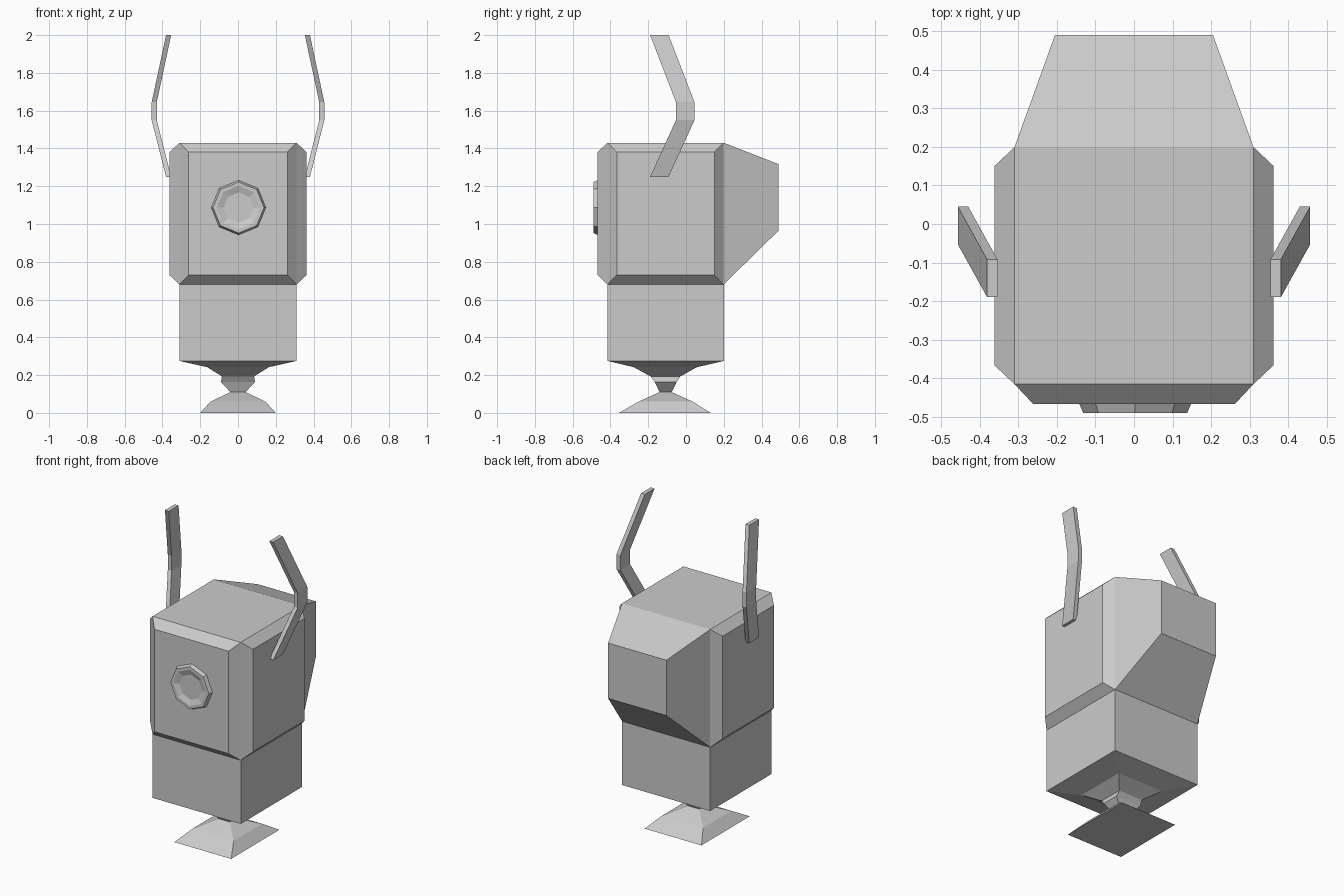
import bpy, bmesh, math
from mathutils import Vector

cube = bpy.data.objects.get("Cube")
if cube:
    bpy.data.objects.remove(cube, do_unlink=True)

grey = bpy.data.materials.new("light_grey")
grey.use_nodes = True
grey.diffuse_color = (0.6, 0.6, 0.6, 1)
grey.node_tree.nodes["Principled BSDF"].inputs["Base Color"].default_value = grey.diffuse_color


def finish(name, bm):
    bmesh.ops.recalc_face_normals(bm, faces=bm.faces)
    mesh = bpy.data.meshes.new(name)
    bm.to_mesh(mesh)
    bm.free()
    mesh.materials.append(grey)
    obj = bpy.data.objects.new(name, mesh)
    bpy.context.collection.objects.link(obj)
    return obj


def loft(name, rings):
    """Skin a list of equal-sized point rings and cap both ends."""
    bm = bmesh.new()
    loops = [[bm.verts.new(p) for p in ring] for ring in rings]
    for a, b in zip(loops, loops[1:]):
        for i in range(len(a)):
            j = (i + 1) % len(a)
            bm.faces.new((a[i], a[j], b[j], b[i]))
    bm.faces.new(loops[0])
    bm.faces.new(loops[-1])
    return finish(name, bm)


def rect(x0, x1, y0, y1, z):
    return [(x0, y0, z), (x1, y0, z), (x1, y1, z), (x0, y1, z)]


# Head: box with raised chamfered panels on front and sides, tapered back
bm = bmesh.new()
bmesh.ops.create_cube(bm, size=1)
for v in bm.verts:
    v.co = Vector((v.co.x * 0.62, v.co.y * 0.615 - 0.108, v.co.z * 0.75 + 1.055))
bm.normal_update()
panels = [f for f in bm.faces if abs(f.normal.z) < 0.5]
for face in bmesh.ops.extrude_discrete_faces(bm, faces=panels)["faces"]:
    n = face.normal.copy()
    c = face.calc_center_median()
    for v in face.verts:
        if n.y > 0.5:
            v.co = Vector((math.copysign(0.205, v.co.x), 0.49,
                           1.317 if v.co.z > c.z else 0.965))
        else:
            d = v.co - c
            inset = Vector([math.copysign(0.049, k) if abs(k) > 0.01 else 0 for k in d])
            v.co += n * 0.052 - inset
finish("head", bm)

# Lower body
loft("body", [rect(-0.31, 0.31, -0.415, 0.2, z) for z in (0.275, 0.68)])

# Pedestal: half width, front, back, height
pedestal = [(0.2, -0.355, 0.13, 0), (0.145, -0.25, 0.035, 0.06),
            (0.04, -0.14, -0.075, 0.11), (0.09, -0.165, -0.05, 0.163),
            (0.085, -0.187, -0.03, 0.193), (0.163, -0.277, 0.058, 0.242),
            (0.31, -0.415, 0.2, 0.275)]
loft("pedestal", [rect(-w, w, a, b, z) for w, a, b, z in pedestal])

# Eight-sided lens with a raised rim and recessed centre
profile = [(0.147, -0.462), (0.135, -0.49), (0.115, -0.49), (0.08, -0.478)]
loft("lens", [[(0.003 + r * math.cos(i * math.pi / 4), y,
                1.087 + r * math.sin(i * math.pi / 4)) for i in range(8)]
              for r, y in profile])

# Bent antennae: inner x, front y, height
bend = [(0.354, -0.19, 1.25), (0.43, -0.053, 1.55),
        (0.43, -0.053, 1.645), (0.354, -0.19, 2)]
for side, s in (("left", 1), ("right", -1)):
    loft(side + "_antenna", [rect(s * x, s * (x + 0.027), y, y + 0.098, z)
                             for x, y, z in bend])
